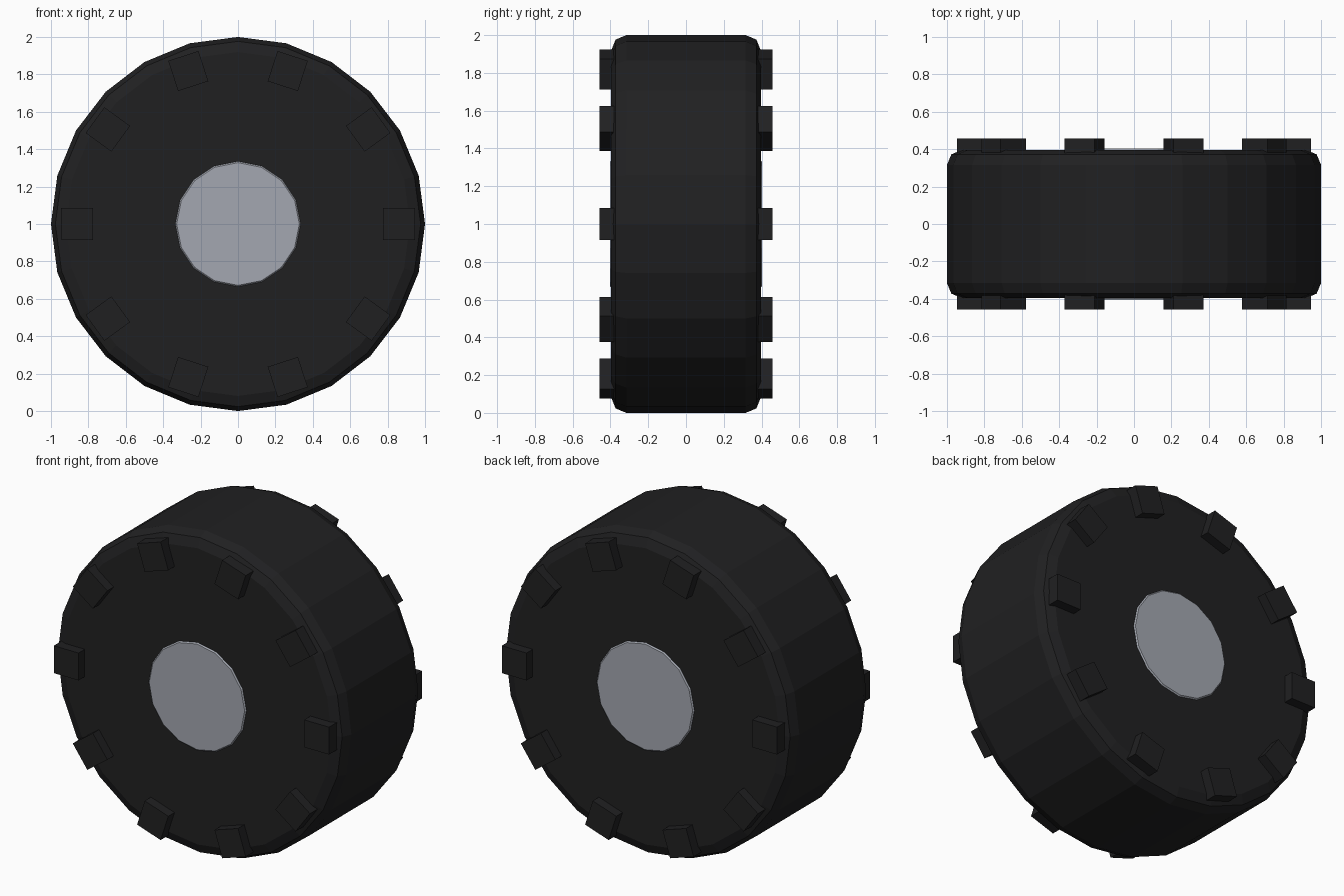
import bpy
import math

if "Cube" in bpy.data.objects:
    bpy.data.objects.remove(bpy.data.objects["Cube"])

TIRE_R, TIRE_HALF, HUB_R, HUB_HALF = 1.0, 0.396, 0.34, 0.403
LUGS, LUG_R, LUG_SIZE, LUG_IN, LUG_OUT = 10, 0.86, 0.17, 0.36, 0.457


def material(name, color):
    mat = bpy.data.materials.new(name)
    mat.diffuse_color = (*color, 1)
    mat.use_nodes = True
    mat.node_tree.nodes["Principled BSDF"].inputs["Base Color"].default_value = mat.diffuse_color
    return mat


def wheel_disc(name, sides, radius, half, bevel, segments, mat):
    bpy.ops.mesh.primitive_cylinder_add(vertices=sides, radius=radius, depth=2 * half,
                                        location=(0, 0, 1), rotation=(math.pi / 2, 0, 0))
    obj = bpy.context.object
    obj.name = name
    obj.data.materials.append(mat)
    mod = obj.modifiers.new("Bevel", 'BEVEL')
    mod.width = bevel
    mod.segments = segments
    mod.limit_method = 'ANGLE'
    mod.angle_limit = math.radians(40)
    return obj


rubber = material("rubber", (0.0145, 0.0145, 0.0155))
metal = material("metal", (0.37, 0.39, 0.44))

# Tire body with rounded shoulders, and hub showing on both faces
wheel_disc("tire", 24, TIRE_R, TIRE_HALF, 0.08, 2, rubber)
wheel_disc("hub", 16, HUB_R, HUB_HALF, 0.012, 1, metal)

# Square lugs around both sidewalls
for side, label in ((-1, "front"), (1, "back")):
    for i in range(LUGS):
        a = 2 * math.pi * i / LUGS
        bpy.ops.mesh.primitive_cube_add(
            size=1, rotation=(0, -a, 0),
            location=(LUG_R * math.cos(a), side * (LUG_IN + LUG_OUT) / 2, 1 + LUG_R * math.sin(a)))
        lug = bpy.context.object
        lug.name = f"{label}_lug_{i + 1}"
        lug.scale = (LUG_SIZE, LUG_OUT - LUG_IN, LUG_SIZE)
        lug.data.materials.append(rubber)
